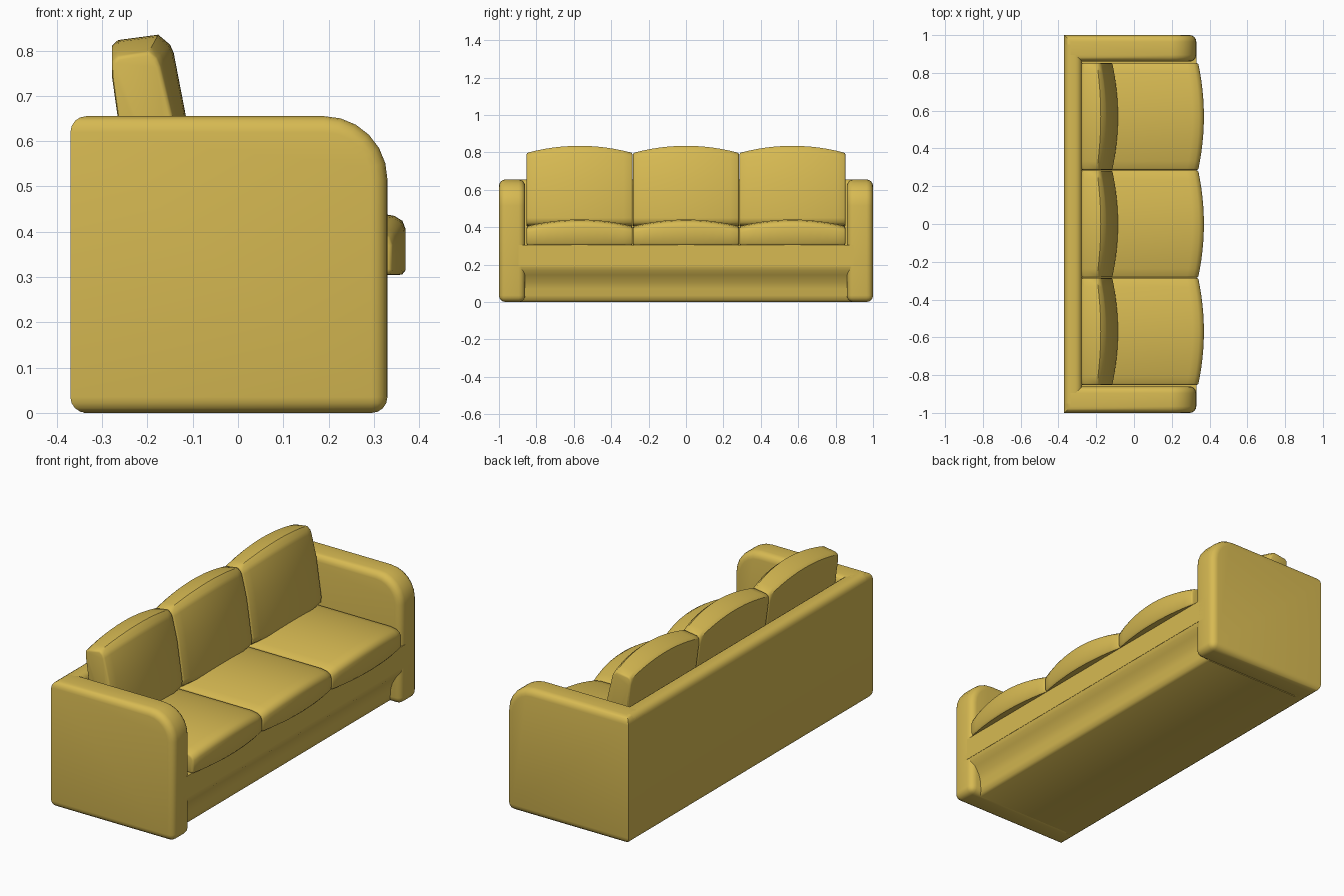
import bpy, bmesh, math

if "Cube" in bpy.data.objects:
    bpy.data.objects.remove(bpy.data.objects["Cube"])

fabric = bpy.data.materials.new("mustard_fabric")
fabric.diffuse_color = (0.68, 0.49, 0.085, 1.0)
fabric.use_nodes = True
fabric.node_tree.nodes["Principled BSDF"].inputs["Base Color"].default_value = fabric.diffuse_color


def loft(name, sections, width, segs, keep=None, limit=40):
    """Skin a row of (y, [(x, z), ...]) sections, then round the sharp edges."""
    bm = bmesh.new()
    rings = [[bm.verts.new((x, y, z)) for x, z in pts] for y, pts in sections]
    n = len(rings[0])
    for a, b in zip(rings, rings[1:]):
        for i in range(n):
            j = (i + 1) % n
            bm.faces.new((a[i], a[j], b[j], b[i]))
    bm.faces.new(rings[0])
    bm.faces.new(rings[-1])
    bmesh.ops.recalc_face_normals(bm, faces=bm.faces)
    if width:
        edges = [e for e in bm.edges
                 if e.calc_face_angle(0) > math.radians(limit) and (keep is None or keep(e))]
        bmesh.ops.bevel(bm, geom=edges, offset=width, offset_type='OFFSET',
                        segments=segs, profile=0.5, affect='EDGES', clamp_overlap=True)
        bmesh.ops.recalc_face_normals(bm, faces=bm.faces)
    mesh = bpy.data.meshes.new(name)
    bm.to_mesh(mesh)
    bm.free()
    mesh.materials.append(fabric)
    ob = bpy.data.objects.new(name, mesh)
    bpy.context.collection.objects.link(ob)
    bpy.ops.object.select_all(action='DESELECT')
    ob.select_set(True)
    bpy.context.view_layer.objects.active = ob
    bpy.ops.object.shade_smooth_by_angle(angle=math.radians(45))
    return ob


def box_profile(x0, x1, z0, z1):
    return [(x0, z0), (x1, z0), (x1, z1), (x0, z1)]


# Arms: side profile with a big rounded top front corner; rear upright edges stay square
R = 0.14
arc = [(0.33 - R + R * math.cos(a), 0.655 - R + R * math.sin(a))
       for a in (math.radians(90 * i / 6) for i in range(7))]
arm_profile = [(-0.37, 0.0), (0.33, 0.0)] + arc + [(-0.37, 0.655)]
not_rear_upright = lambda e: not all(v.co.x < -0.36 for v in e.verts) or \
    abs(e.verts[0].co.z - e.verts[1].co.z) < 0.1
for side, name in ((-1, "arm_left"), (1, "arm_right")):
    loft(name, [(side * 0.86, arm_profile), (side * 1.0, arm_profile)],
         0.035, 4, keep=not_rear_upright)

# Back panel: long edges rounded to run on from the arms
along_y = lambda e: abs(e.verts[0].co.y - e.verts[1].co.y) > 0.5
back = box_profile(-0.37, -0.275, 0.0, 0.655)
loft("back_panel", [(-0.95, back), (0.95, back)], 0.035, 4, keep=along_y)

# Front rail, flush with the arms
rail = box_profile(0.0, 0.33, 0.19, 0.305)
loft("front_rail", [(-0.94, rail), (0.94, rail)], 0, 0)

# Base with the recessed toe space below the rail
base = [(-0.34, 0.0), (0.25, 0.0), (0.263, 0.01), (0.27, 0.035), (0.272, 0.07), (0.282, 0.105),
        (0.305, 0.145), (0.322, 0.168), (0.33, 0.195), (0.33, 0.305), (-0.34, 0.305)]
loft("base", [(-0.88, base), (0.88, base)], 0, 0)


def seat_section(b):
    front, top = 0.34 + 0.03 * b, 0.405 + 0.036 * b
    return [(-0.28, 0.30), (front - 0.008, 0.305), (front, 0.315), (front, top - 0.035),
            (front - 0.007, top - 0.017), (front - 0.025, top - 0.006),
            (front - 0.06, top), (-0.28, top)]


def back_section(b):
    f = 0.03 * b
    return [(-0.23, 0.40), (-0.135 + f, 0.41), (-0.118 + f, 0.425), (-0.115 + f, 0.45),
            (-0.145 + f, 0.655), (-0.172 + f, 0.765 + f), (-0.18 + f, 0.783 + f),
            (-0.197 + 0.7 * f, 0.797 + 0.038 * b), (-0.265, 0.787 + 0.036 * b),
            (-0.278, 0.775 + 0.036 * b), (-0.278, 0.74 + f)]


# Three seat cushions and three back cushions, crowned in the middle
STEPS, HALF = 12, 0.283
for i, place in enumerate(("left", "middle", "right")):
    yc = (i - 1) * 0.569
    ts = [-1 + 2 * k / STEPS for k in range(STEPS + 1)]
    for kind, section in (("seat", seat_section), ("back", back_section)):
        loft(f"{kind}_cushion_{place}",
             [(yc + t * HALF, section(1 - t * t)) for t in ts],
             0.008, 2, limit=60,
             keep=lambda e: all(abs(abs(v.co.y - yc) - HALF) < 1e-4 for v in e.verts))
